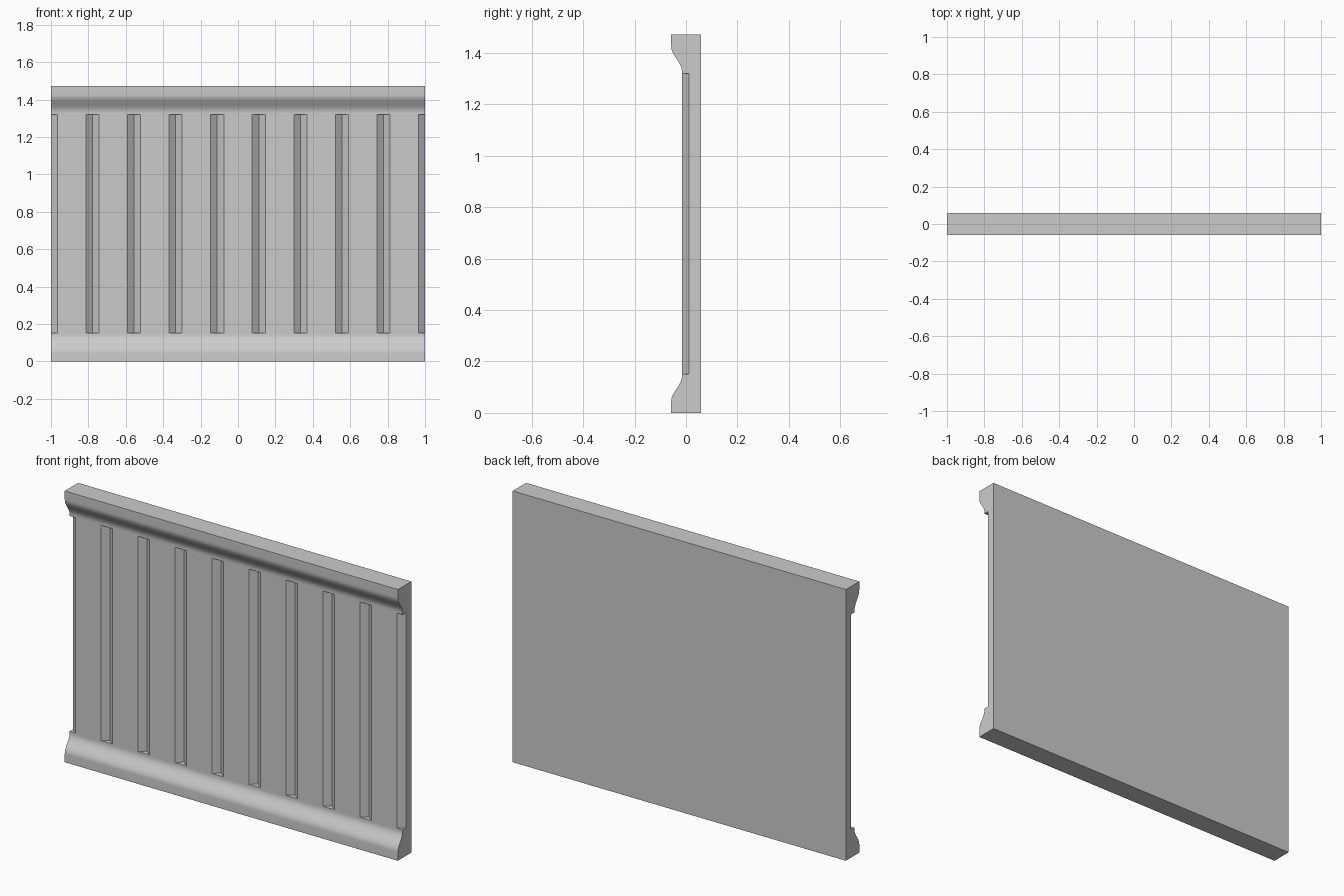
import bpy, bmesh
from math import cos, pi

if "Cube" in bpy.data.objects:
    bpy.data.objects.remove(bpy.data.objects["Cube"])

H, D = 1.472, 0.0575          # panel height, half depth
FIELD, GROOVE = -0.016, 0.012  # y of the recessed field and of the groove bottom
HALF_W = 0.035                # groove half width at the field surface


def prism(bm, points, offset):
    """Extrude a closed outline along an offset."""
    face = bm.faces.new([bm.verts.new(p) for p in points])
    new = bmesh.ops.extrude_face_region(bm, geom=[face])["geom"]
    bmesh.ops.translate(bm, vec=offset,
                        verts=[v for v in new if isinstance(v, bmesh.types.BMVert)])


def finish(bm, name):
    bmesh.ops.recalc_face_normals(bm, faces=bm.faces)
    mesh = bpy.data.meshes.new(name)
    bm.to_mesh(mesh)
    bm.free()
    obj = bpy.data.objects.new(name, mesh)
    bpy.context.collection.objects.link(obj)
    return obj


# Panel body: S-curved moulding at the foot, mirrored at the top
N = 12
curve = []
for i in range(N + 1):
    t = i / N
    curve.append((-D + (FIELD + D) * (1 - cos(pi * t)) / 2, 0.046 + 0.096 * t))
outline = [(D, 0), (-D, 0)] + curve
outline += [(y, H - z) for y, z in reversed(outline)]
bm = bmesh.new()
prism(bm, [(-1, y, z) for y, z in outline], (2, 0, 0))
panel = finish(bm, "wall_panel")

# V-groove cutters, evenly spaced, half grooves at both ends
bm = bmesh.new()
front = -0.08
w = HALF_W * (GROOVE - front) / (GROOVE - FIELD)
for i in range(10):
    x = -1 + i * 2 / 9
    y = FIELD - 0.01
    w = HALF_W * (GROOVE - y) / (GROOVE - FIELD)
    prism(bm, [(x - w, y, 0.152), (x + w, y, 0.152), (x, GROOVE, 0.152)],
          (0, 0, H - 0.304))
cutter = finish(bm, "groove_cutter")
cutter.hide_render = True

# Cut the grooves and apply
mod = panel.modifiers.new("grooves", "BOOLEAN")
mod.operation, mod.solver, mod.object = "DIFFERENCE", "EXACT", cutter
bpy.context.view_layer.objects.active = panel
panel.select_set(True)
bpy.ops.object.modifier_apply(modifier=mod.name)
bpy.data.objects.remove(cutter)
bpy.ops.object.shade_smooth_by_angle(angle=pi / 6)
